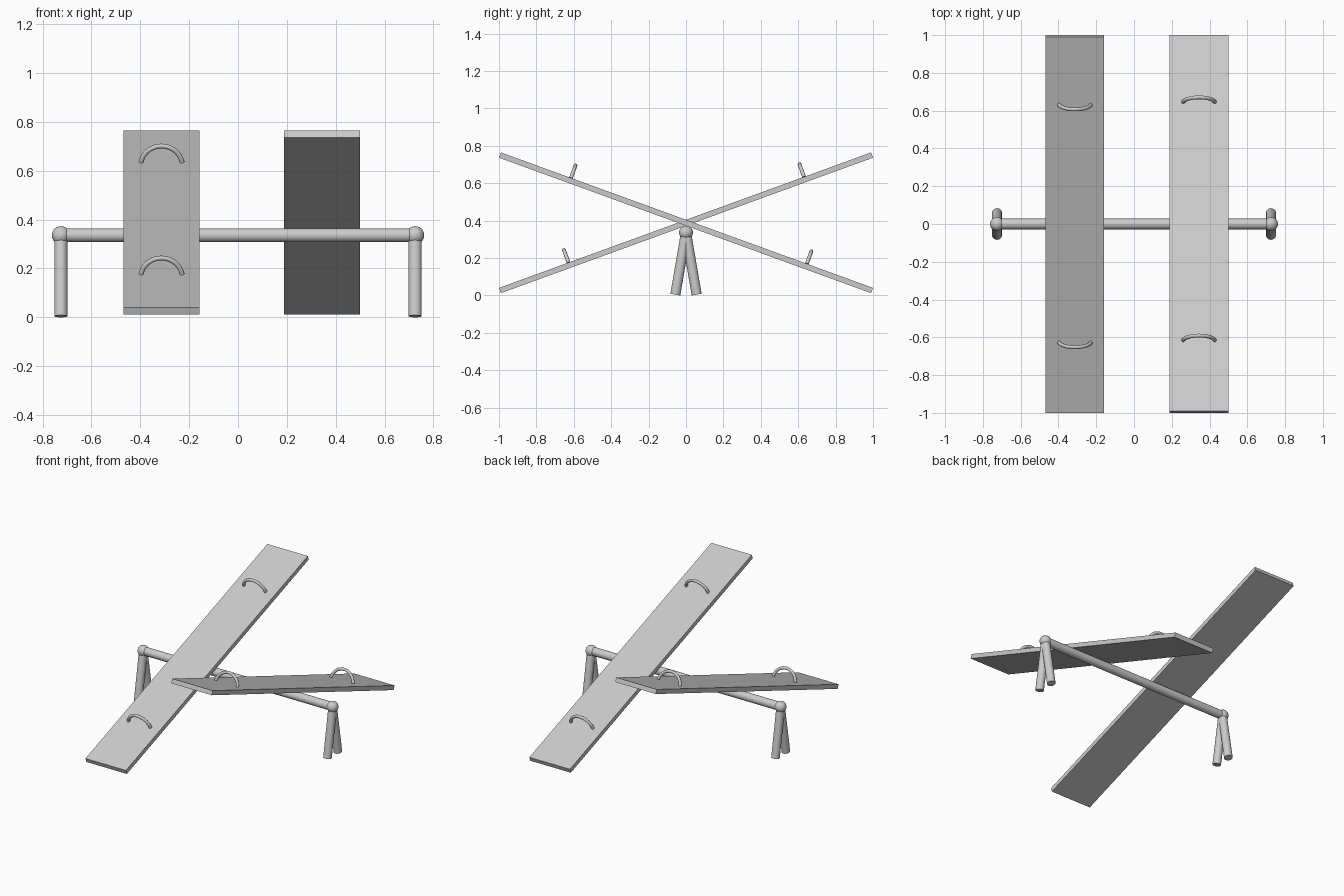
import bpy
from math import radians, sin, cos, asin, pi
from mathutils import Vector, Matrix

if "Cube" in bpy.data.objects:
    bpy.data.objects.remove(bpy.data.objects["Cube"])

TILT = radians(20)
PIVOT_Z, BAR_Z, END_X = 0.3885, 0.336, 0.725
LENGTH, WIDTH, THICK = 2.117, 0.31, 0.03


def smooth(obj):
    bpy.ops.object.select_all(action='DESELECT')
    obj.select_set(True)
    bpy.context.view_layer.objects.active = obj
    bpy.ops.object.shade_smooth_by_angle(angle=radians(40))


def rod(name, a, b, r):
    a, b = Vector(a), Vector(b)
    bpy.ops.mesh.primitive_cylinder_add(vertices=32, radius=r, depth=(b - a).length,
                                        location=(a + b) / 2)
    obj = bpy.context.object
    obj.rotation_euler = (b - a).to_track_quat('Z', 'Y').to_euler()
    obj.name = name
    smooth(obj)


def handle(name, matrix):
    # arched grip: a round tube along a shallow arc, standing on the board
    half, rise = 0.084, 0.071
    r = (half ** 2 + rise ** 2) / (2 * rise)
    span = pi / 2 + asin((r - rise) / r) * -1
    curve = bpy.data.curves.new(name, 'CURVE')
    curve.dimensions = '3D'
    curve.bevel_depth = 0.01
    curve.bevel_resolution = 4
    curve.use_fill_caps = True
    n = 25
    sp = curve.splines.new('POLY')
    sp.points.add(n - 1)
    for i, p in enumerate(sp.points):
        t = -span + 2 * span * i / (n - 1)
        p.co = (r * sin(t), 0, r * cos(t) - (r - rise), 1)
    obj = bpy.data.objects.new(name, curve)
    bpy.context.collection.objects.link(obj)
    obj.matrix_world = matrix
    bpy.ops.object.select_all(action='DESELECT')
    obj.select_set(True)
    bpy.context.view_layer.objects.active = obj
    bpy.ops.object.convert(target='MESH')
    smooth(bpy.context.object)


def seesaw(side, x, tilt, grips):
    # tilted board with a grip near each end
    frame = Matrix.Translation((x, 0, PIVOT_Z)) @ Matrix.Rotation(tilt, 4, 'X')
    bpy.ops.mesh.primitive_cube_add(size=1)
    board = bpy.context.object
    board.name = side + "_board"
    board.data.transform(Matrix.Diagonal((WIDTH, LENGTH, THICK, 1)))
    board.matrix_world = frame
    for end, s in zip(("front", "back"), grips):
        handle(f"{side}_{end}_handle", frame @ Matrix.Translation((0, s, THICK / 2)))


seesaw("left", -0.313, TILT, (-0.663, 0.677))
seesaw("right", 0.344, -TILT, (-0.66, 0.682))

# support frame: cross bar, ball joints and splayed legs
rod("cross_bar", (-END_X, 0, BAR_Z), (END_X, 0, BAR_Z), 0.028)
for side, sx in (("left", -1), ("right", 1)):
    x = sx * END_X
    bpy.ops.mesh.primitive_uv_sphere_add(segments=32, ring_count=16, radius=0.037,
                                         location=(x, 0, BAR_Z))
    bpy.context.object.name = side + "_joint"
    smooth(bpy.context.object)
    for end, sy in (("front", -1), ("back", 1)):
        rod(f"{side}_{end}_leg", (x, 0, BAR_Z), (x, sy * 0.057, 0.0045), 0.027)
